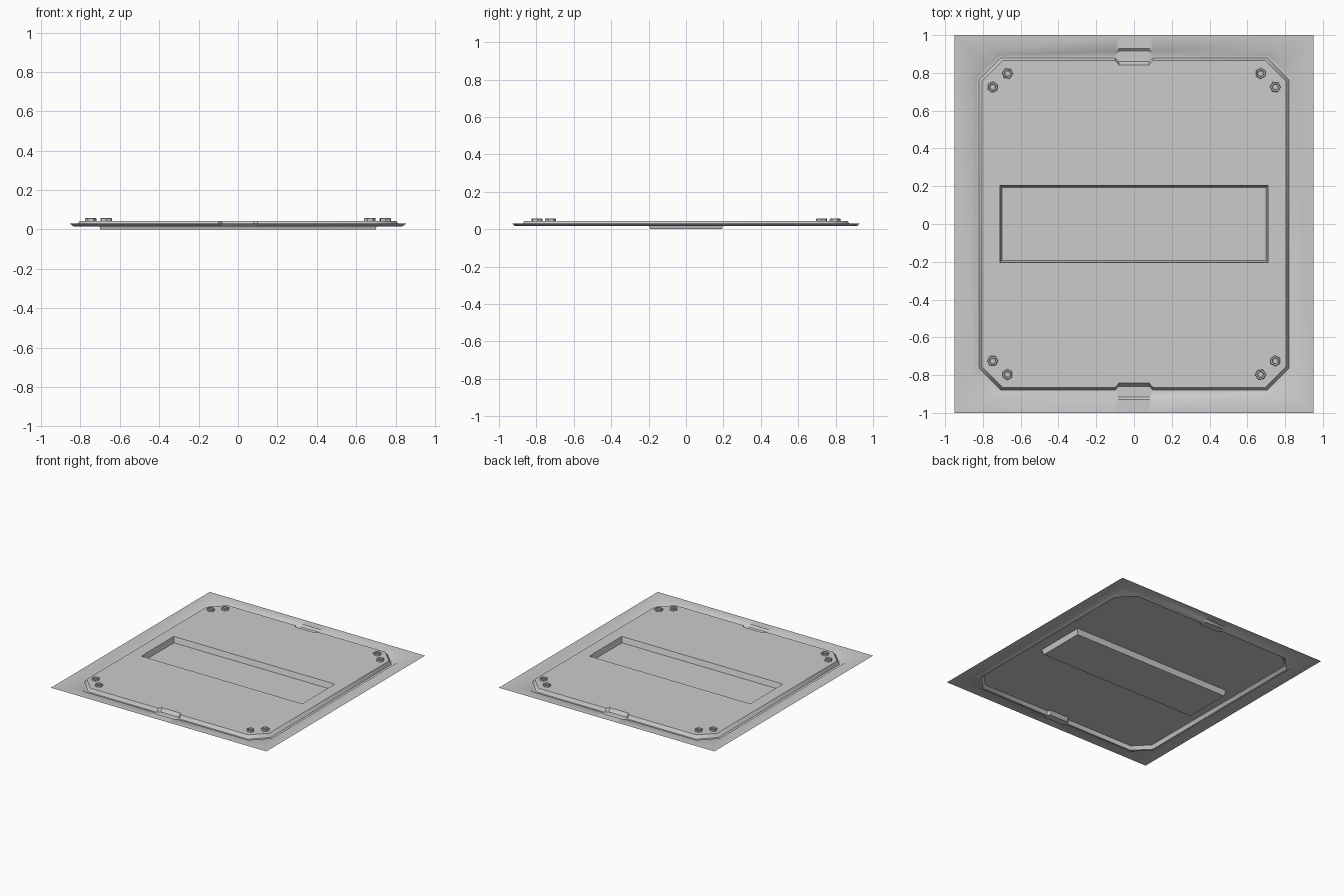
import bpy, bmesh
from math import cos, sin, pi, radians

if "Cube" in bpy.data.objects:
    bpy.data.objects.remove(bpy.data.objects["Cube"])


def loft(name, rings):
    """Bridge successive closed rings of points and cap the last one."""
    bm = bmesh.new()
    loops = [[bm.verts.new(p) for p in ring] for ring in rings]
    for a, b in zip(loops, loops[1:]):
        for i in range(len(a)):
            j = (i + 1) % len(a)
            bm.faces.new((a[i], a[j], b[j], b[i]))
    bm.faces.new(loops[-1])
    mesh = bpy.data.meshes.new(name)
    bm.to_mesh(mesh)
    bm.free()
    obj = bpy.data.objects.new(name, mesh)
    bpy.context.collection.objects.link(obj)
    return obj


def mirror4(quad, z):
    """Mirror a quarter outline into a full counter-clockwise ring."""
    right = [(x, -y) for x, y in quad] + [(x, y) for x, y in reversed(quad)]
    return [(x, y, z) for x, y in right] + [(-x, -y, z) for x, y in right[::-1]
            ][len(right):] + [(-x, y, z) for x, y in reversed(right)]


def octagon(hx, hy, c, notch, z):
    """Chamfered rectangle with a finger notch at the middle of each end."""
    return mirror4([(0.08, notch), (0.10, hy), (hx - c, hy),
                    (hx - c / 2, hy - c / 2), (hx, hy - c)], z)


def box_ring(hx, hy, z):
    return mirror4([(0.08, hy), (0.10, hy), (hx - 0.15, hy),
                    (hx, hy), (hx, hy - 0.1)], z)


# Pressed sheet: flat flange, groove with notches, raised panel, recess
panel = loft("pressed_panel", [
    box_ring(0.95, 1.0, 0.03),
    octagon(0.855, 0.915, 0.125, 0.93, 0.03),
    octagon(0.836, 0.895, 0.122, 0.915, 0.016),
    octagon(0.82, 0.88, 0.117, 0.86, 0.016),
    octagon(0.805, 0.865, 0.11, 0.842, 0.043),
    box_ring(0.71, 0.205, 0.043),
    box_ring(0.70, 0.192, 0.0),
])

# Hex socket bolts, two at each corner
for sx in (-1, 1):
    for sy in (-1, 1):
        for n, (x, y) in enumerate(((0.67, 0.797), (0.748, 0.725))):
            turn = 0.3 * sx + 0.5 * n + 0.2 * sy
            profile = [(0.029, 0.043), (0.029, 0.055), (0.026, 0.058),
                       (0.018, 0.058), (0.015, 0.048)]
            loft("corner_bolt", [[(sx * x + r * cos(turn + k * pi / 3),
                                   sy * y + r * sin(turn + k * pi / 3), z)
                                  for k in range(6)] for r, z in profile])

# Soft shading across the pressed bends
bpy.ops.object.select_all(action='DESELECT')
panel.select_set(True)
bpy.context.view_layer.objects.active = panel
bpy.ops.object.shade_smooth_by_angle(angle=radians(40))
